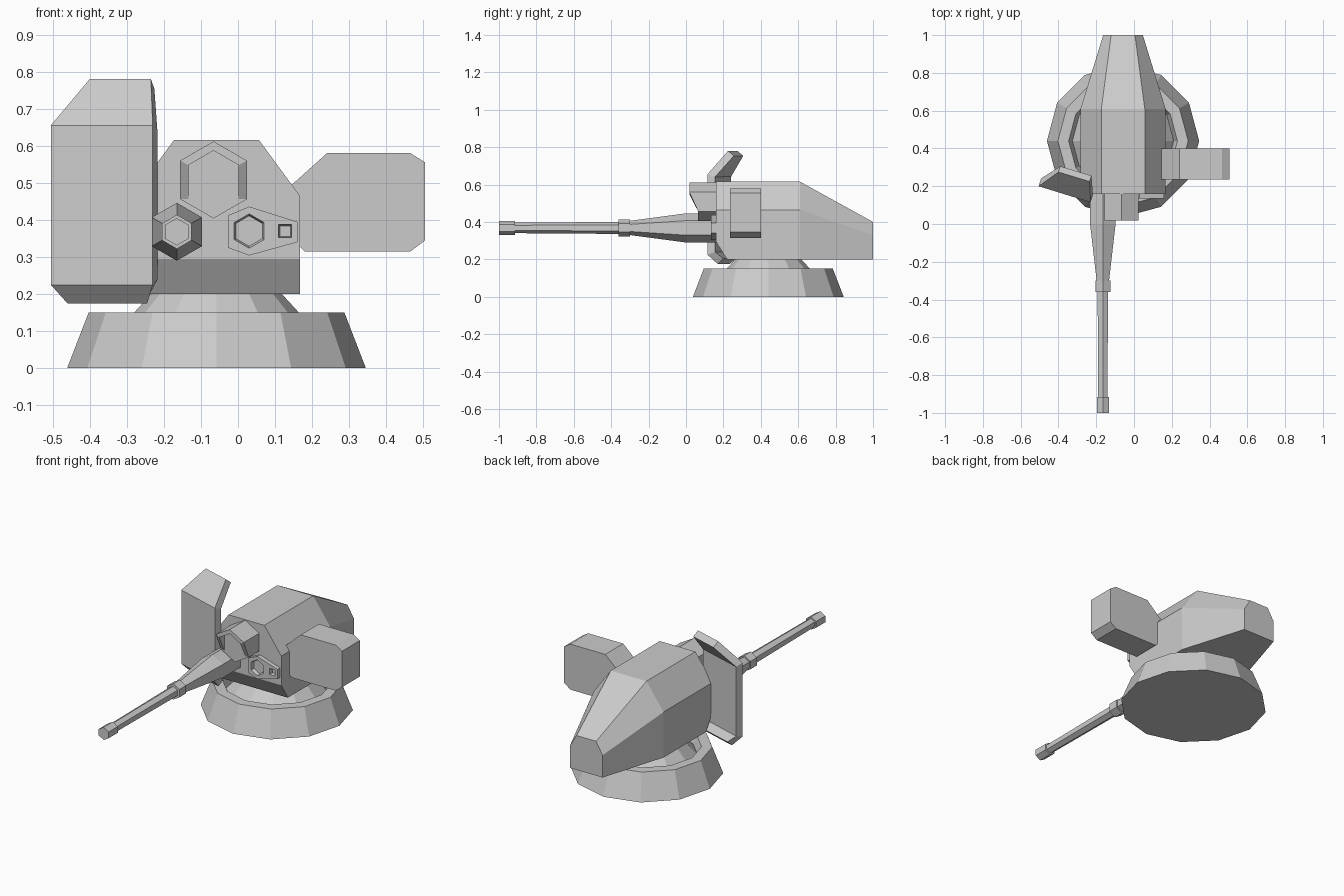
import bpy, bmesh
from math import sin, cos, pi

if "Cube" in bpy.data.objects:
    bpy.data.objects.remove(bpy.data.objects["Cube"])

CX = -0.058          # centre line of turret and base


def make(name, verts, faces):
    bm = bmesh.new()
    vs = [bm.verts.new(v) for v in verts]
    for f in faces:
        bm.faces.new([vs[i] for i in f])
    bmesh.ops.recalc_face_normals(bm, faces=bm.faces)
    me = bpy.data.meshes.new(name)
    bm.to_mesh(me)
    bm.free()
    ob = bpy.data.objects.new(name, me)
    bpy.context.collection.objects.link(ob)
    return ob


def loft(name, rings):
    """Skin equal-length rings of points and cap both ends."""
    n = len(rings[0])
    verts = [p for r in rings for p in r]
    faces = [(k * n + i, k * n + (i + 1) % n, (k + 1) * n + (i + 1) % n, (k + 1) * n + i)
             for k in range(len(rings) - 1) for i in range(n)]
    faces += [tuple(range(n)), tuple(range(len(verts) - n, len(verts)))]
    return make(name, verts, faces)


def ngon_y(x, z, r, y, n=6):
    """Regular polygon facing the front; hexagons stand on a point."""
    a0 = pi / 2 if n == 6 else pi / 4
    return [(x + r * cos(a0 + 2 * pi * i / n), y, z + r * sin(a0 + 2 * pi * i / n))
            for i in range(n)]


def ring_z(r, z, n=12):
    return [(CX + r * cos(2 * pi * i / n), 0.44 + r * sin(2 * pi * i / n), z) for i in range(n)]


def prism_y(name, pts, y0, y1):
    return loft(name, [[(x, y, z) for x, z in pts] for y in (y0, y1)])


# Base with recessed top and conical neck
loft("turret_base", [ring_z(r, z) for r, z in
                     [(0.403, 0), (0.345, 0.15), (0.288, 0.15), (0.268, 0.10), (0.172, 0.205)]])


# Turret housing: six-sided section, chamfered front, tapered rear
def section(y, w, zb, zs, wt, zt):
    return [(CX + x, y, z) for x, z in
            [(-w, zb), (w, zb), (w, zs), (wt, zt), (-wt, zt), (-w, zs)]]


loft("turret_body", [section(0.16, 0.225, 0.295, 0.465, 0.115, 0.615),
                     section(0.22, 0.225, 0.2, 0.465, 0.115, 0.615),
                     section(0.61, 0.225, 0.2, 0.465, 0.115, 0.615),
                     section(1.0, 0.105, 0.2, 0.33, 0.063, 0.40)])

# Ammunition box on the right side
prism_y("side_box", [(0.14, 0.33), (0.165, 0.33), (0.18, 0.315), (0.465, 0.315), (0.505, 0.345),
                     (0.505, 0.555), (0.465, 0.58), (0.24, 0.58), (0.14, 0.49)], 0.235, 0.40)

# Bent armour shield on the left, thickened backwards
rows = [((-0.46, 0.235), (-0.245, 0.17), 0.175),
        ((-0.505, 0.20), (-0.23, 0.115), 0.225),
        ((-0.505, 0.20), (-0.23, 0.115), 0.655),
        ((-0.40, 0.275), (-0.235, 0.225), 0.78)]
sv = [(p[0], p[1], z) for a, b, z in rows for p in (a, b)]
# winding faces the front (-y)
shield = make("gun_shield", sv, [(2 * k, 2 * k + 1, 2 * k + 3, 2 * k + 2) for k in range(3)])
if shield.data.polygons[1].normal.y > 0:
    shield.data.flip_normals()
m = shield.modifiers.new("thickness", 'SOLIDIFY')
m.thickness = 0.042
m.offset = -1
m.use_even_offset = True

# Gun: hexagonal barrel with muzzle and collar
GX, GZ = -0.165, 0.368
loft("gun_barrel", [ngon_y(GX, GZ, r, y) for y, r in
                    [(-1, 0.037), (-0.915, 0.037), (-0.915, 0.028), (-0.36, 0.032),
                     (-0.36, 0.046), (-0.30, 0.046), (-0.30, 0.038), (0, 0.078), (0.18, 0.078)]])

# Sight: hexagonal block with an open-bottomed hood
SX, SZ = -0.066, 0.508
loft("sight_block", [ngon_y(SX, SZ, 0.104, y) for y in (0.065, 0.18)])
w, t = 0.09, 0.022


def hood_path(w, h, zl):
    return [(SX - w, zl, 0.065), (SX - w, SZ + h / 2, 0.018), (SX, SZ + h, 0.018),
            (SX + w, SZ + h / 2, 0.018), (SX + w, zl, 0.065)]


outer, inner = hood_path(w, 0.104, 0.456), hood_path(w - t, 0.079, 0.456)
strips = []
for (xo, zo, yo), (xi, zi, yi) in zip(outer, inner):
    strips.append([(xo, yo, zo), (xi, yi, zi), (xi, 0.07, zi), (xo, 0.07, zo)])
loft("sight_hood", strips)

# Sensor panel with hexagonal and square recesses
panel = prism_y("sensor_panel", [(-0.027, 0.325), (0.03, 0.304), (0.16, 0.34), (0.16, 0.395),
                                 (0.03, 0.436), (-0.027, 0.412)], 0.135, 0.18)
for name, x, r, n in (("lens_cutter", 0.03, 0.047, 6), ("port_cutter", 0.127, 0.026, 4)):
    cut = loft(name, [ngon_y(x, 0.37, r + 0.002, 0.125, n), ngon_y(x, 0.37, r - 0.006, 0.155, n)])
    cut.hide_render = True
    cut.hide_viewport = True
    b = panel.modifiers.new(name, 'BOOLEAN')
    b.operation = 'DIFFERENCE'
    b.solver = 'EXACT'
    b.object = cut
